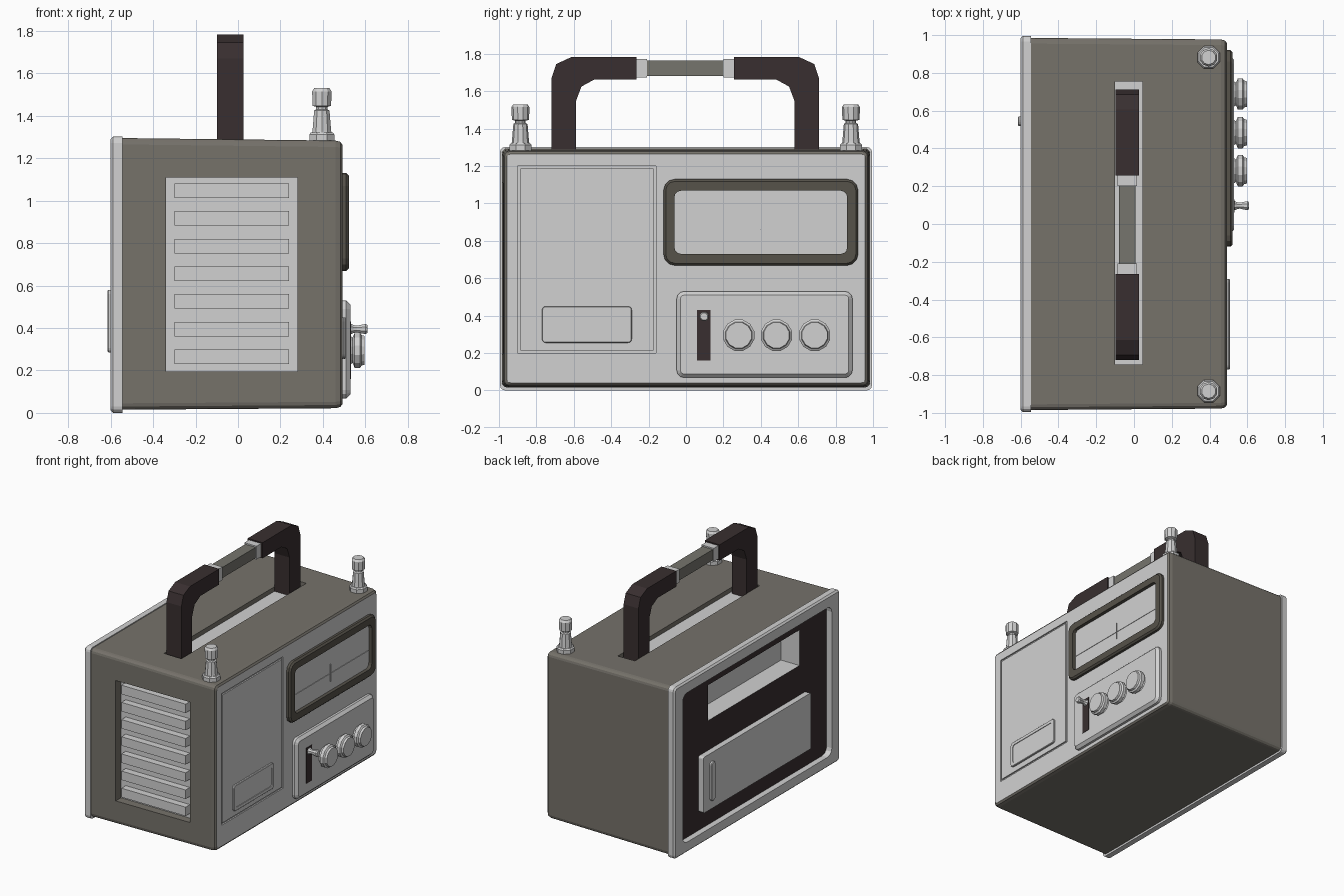
import bpy, bmesh, math

if "Cube" in bpy.data.objects:
    bpy.data.objects.remove(bpy.data.objects["Cube"])


def mat(name, r, g, b):
    m = bpy.data.materials.new(name)
    m.diffuse_color = (r, g, b, 1)
    m.use_nodes = True
    m.node_tree.nodes["Principled BSDF"].inputs["Base Color"].default_value = m.diffuse_color
    return m


OLIVE = mat("olive grey", 0.18, 0.168, 0.145)
LIGHT = mat("light grey", 0.64, 0.64, 0.64)
DARK = mat("dark brown", 0.04, 0.028, 0.029)
FRAME = mat("dark olive", 0.092, 0.084, 0.068)
GRIP = mat("grip grey", 0.18, 0.178, 0.155)


def rr(x, y0, y1, z0, z1, r=0.0, n=3):
    """Rounded rectangle loop in the yz plane at a given x."""
    if r <= 0:
        return [(x, y0, z0), (x, y1, z0), (x, y1, z1), (x, y0, z1)]
    pts = []
    for i, (cy, cz) in enumerate([(y1 - r, z0 + r), (y1 - r, z1 - r), (y0 + r, z1 - r), (y0 + r, z0 + r)]):
        for k in range(n + 1):
            a = math.radians(-90 + 90 * i + 90 * k / n)
            pts.append((x, cy + r * math.cos(a), cz + r * math.sin(a)))
    return pts


def loft(name, loops, material, closed=False):
    """Skin equal-length loops; cap the ends, or join last to first."""
    bm = bmesh.new()
    vs = [[bm.verts.new(p) for p in l] for l in loops]
    pairs = list(zip(vs, vs[1:])) + ([(vs[-1], vs[0])] if closed else [])
    for a, b in pairs:
        for i in range(len(a)):
            j = (i + 1) % len(a)
            bm.faces.new((a[i], a[j], b[j], b[i]))
    if not closed:
        bm.faces.new(vs[0])
        bm.faces.new(vs[-1])
    bmesh.ops.recalc_face_normals(bm, faces=bm.faces)
    me = bpy.data.meshes.new(name)
    bm.to_mesh(me)
    bm.free()
    me.materials.append(material)
    ob = bpy.data.objects.new(name, me)
    bpy.context.collection.objects.link(ob)
    return ob


def plate(name, x0, x1, y0, y1, z0, z1, material, r=0.0, c=0.0):
    """Plate facing +x or -x (x1 is the outer side) with chamfer c."""
    s = 1 if x1 > x0 else -1
    loops = [rr(x0, y0, y1, z0, z1, r), rr(x1 - s * c, y0, y1, z0, z1, r)]
    if c:
        loops.append(rr(x1, y0 + c, y1 - c, z0 + c, z1 - c, max(r - c, 0.005) if r else 0))
    return loft(name, loops, material)


def ring(name, x0, x1, outer, inner, material, ro=0.0, ri=0.0, c=0.0):
    """Rectangular frame with a chamfered outer edge on the x1 side."""
    s = 1 if x1 > x0 else -1
    y0, y1, z0, z1 = outer
    loops = [rr(x0, *outer, ro), rr(x1 - s * c, *outer, ro)]
    if c:
        loops.append(rr(x1, y0 + c, y1 - c, z0 + c, z1 - c, max(ro - c, 0.005)))
    loops += [rr(x1, *inner, ri), rr(x0, *inner, ri)]
    return loft(name, loops, material, closed=True)


def lathe(name, profile, centre, axis, material, n):
    """Turn (distance, radius) pairs about the x or z axis."""
    loops = []
    for d, r in profile:
        l = []
        for k in range(n):
            a = 2 * math.pi * (k + 0.5) / n
            u, v = r * math.cos(a), r * math.sin(a)
            l.append((d, centre[0] + u, centre[1] + v) if axis == 'x' else (centre[0] + u, centre[1] + v, d))
        loops.append(l)
    return loft(name, loops, material)


# body, slightly tapered to the control side
body = loft("body", [
    rr(-0.555, -0.985, 0.985, 0.015, 1.295, 0.03),
    rr(0.46, -0.977, 0.977, 0.022, 1.283, 0.03),
    rr(0.482, -0.971, 0.971, 0.028, 1.277, 0.027),
    rr(0.492, -0.958, 0.958, 0.041, 1.264, 0.02)], OLIVE)
body.data.materials.append(LIGHT)
body.data.materials.append(DARK)

# recesses: side vent, handle slot, back compartment, door seam
cutters = [
    plate("vent_cutter", -0.34, 0.28, -1.2, -0.92, 0.195, 1.11, OLIVE),
    plate("slot_cutter", -0.10, 0.045, -0.745, 0.755, 1.255, 1.5, OLIVE),
    plate("compartment_cutter", -0.40, -0.8, -0.57, 0.53, 0.87, 1.14, OLIVE),
    ring("seam_cutter", 0.482, 0.6, (-0.90, -0.16, 0.20, 1.20), (-0.886, -0.174, 0.214, 1.186), OLIVE)]
bpy.context.view_layer.objects.active = body
for cut in cutters:
    cut.hide_render = True
    mod = body.modifiers.new("cut", 'BOOLEAN')
    mod.operation = 'DIFFERENCE'
    mod.solver = 'EXACT'
    mod.object = cut
    bpy.ops.object.modifier_apply(modifier=mod.name)
for cut in cutters:
    bpy.data.objects.remove(cut)

# body colours by direction and place
for p in body.data.polygons:
    c, n = p.center, p.normal
    p.material_index = 0
    if n.x > 0.9 and c.x > 0.475:
        p.material_index = 1
    elif c.x > 0.475 and abs(c.y) < 0.92 and 0.1 < c.z < 1.23:
        p.material_index = 1
    elif n.x < -0.9 and c.x < -0.55:
        p.material_index = 2
    elif c.x < -0.39 and abs(c.y) < 0.6 and 0.86 < c.z < 1.15:
        p.material_index = 1
    elif n.y < -0.9 and -0.93 < c.y < -0.9:
        p.material_index = 1
    elif n.z > 0.9 and 1.24 < c.z < 1.26:
        p.material_index = 1

# back rim and back door with pull
ring("back_rim", -0.545, -0.60, (-0.995, 0.995, 0.0, 1.302), (-0.895, 0.895, 0.08, 1.215), LIGHT, 0.03, 0.05, 0.012)
plate("back_door", -0.55, -0.598, -0.65, 0.645, 0.22, 0.645, LIGHT, 0.015)
plate("back_door_pull", -0.595, -0.615, 0.52, 0.57, 0.285, 0.58, LIGHT, 0.02, 0.005)

# vent slats on the front side
for i in range(7):
    z = 0.23 + 0.1305 * i
    s = plate("vent_slat", -0.30, 0.24, -0.972, -0.915, z, z + 0.068, LIGHT)

# hatch plate on the control face
plate("hatch_plate", 0.488, 0.502, -0.77, -0.29, 0.255, 0.45, LIGHT, 0.02, 0.004)
ring("hatch_plate_lip", 0.50, 0.507, (-0.77, -0.29, 0.255, 0.45), (-0.745, -0.315, 0.28, 0.425), LIGHT, 0.02, 0.015, 0.003)

# dial window and its frame
ring("dial_frame", 0.485, 0.522, (-0.12, 0.92, 0.668, 1.13), (-0.062, 0.862, 0.73, 1.068), FRAME, 0.06, 0.035, 0.012)
plate("dial_lower", 0.488, 0.496, -0.08, 0.88, 0.71, 0.858, LIGHT)
plate("dial_upper", 0.488, 0.496, -0.08, 0.88, 0.861, 1.08, LIGHT)
plate("dial_needle", 0.49, 0.502, 0.397, 0.402, 0.80, 0.93, LIGHT)

# control panel, switch and knobs
plate("control_panel", 0.485, 0.53, -0.05, 0.89, 0.068, 0.53, LIGHT, 0.04, 0.02)
plate("switch_slot", 0.528, 0.533, 0.06, 0.13, 0.16, 0.43, DARK)
lathe("switch_lever", [(0.53, 0.028), (0.545, 0.02), (0.56, 0.017), (0.60, 0.026), (0.61, 0.02)], (0.097, 0.395), 'x', LIGHT, 8)
for y in (0.282, 0.484, 0.688):
    lathe("knob", [(0.525, 0.072), (0.54, 0.062), (0.55, 0.086), (0.575, 0.086), (0.583, 0.074), (0.597, 0.07)],
          (y, 0.295), 'x', LIGHT, 12)

# antenna posts on the top corners
for y in (-0.885, 0.882):
    lathe("antenna_base", [(1.27, 0.064), (1.312, 0.064), (1.322, 0.056)], (0.395, y), 'z', LIGHT, 8)
    lathe("antenna_post", [(1.31, 0.05), (1.33, 0.046), (1.425, 0.038), (1.43, 0.028), (1.442, 0.028),
                           (1.447, 0.046), (1.515, 0.048), (1.53, 0.038)], (0.395, y), 'z', LIGHT, 10)

# carrying handle: two bent arms, collars and grip
ARM = [(0.715, 1.25), (0.715, 1.67), (0.69, 1.745), (0.61, 1.782), (0.26, 1.782), (0.26, 1.663),
       (0.485, 1.663), (0.555, 1.625), (0.585, 1.545), (0.585, 1.25)]
for s in (-1, 1):
    loft("handle_arm", [[(x, s * y - 0.004, z) for y, z in ARM] for x in (-0.098, 0.027)], DARK)
    a, b = sorted((s * 0.205 - 0.004, s * 0.265 - 0.004))
    plate("handle_collar", -0.087, 0.015, a, b, 1.672, 1.773, LIGHT)
plate("handle_grip", -0.08, 0.008, -0.215, 0.21, 1.682, 1.763, GRIP)
